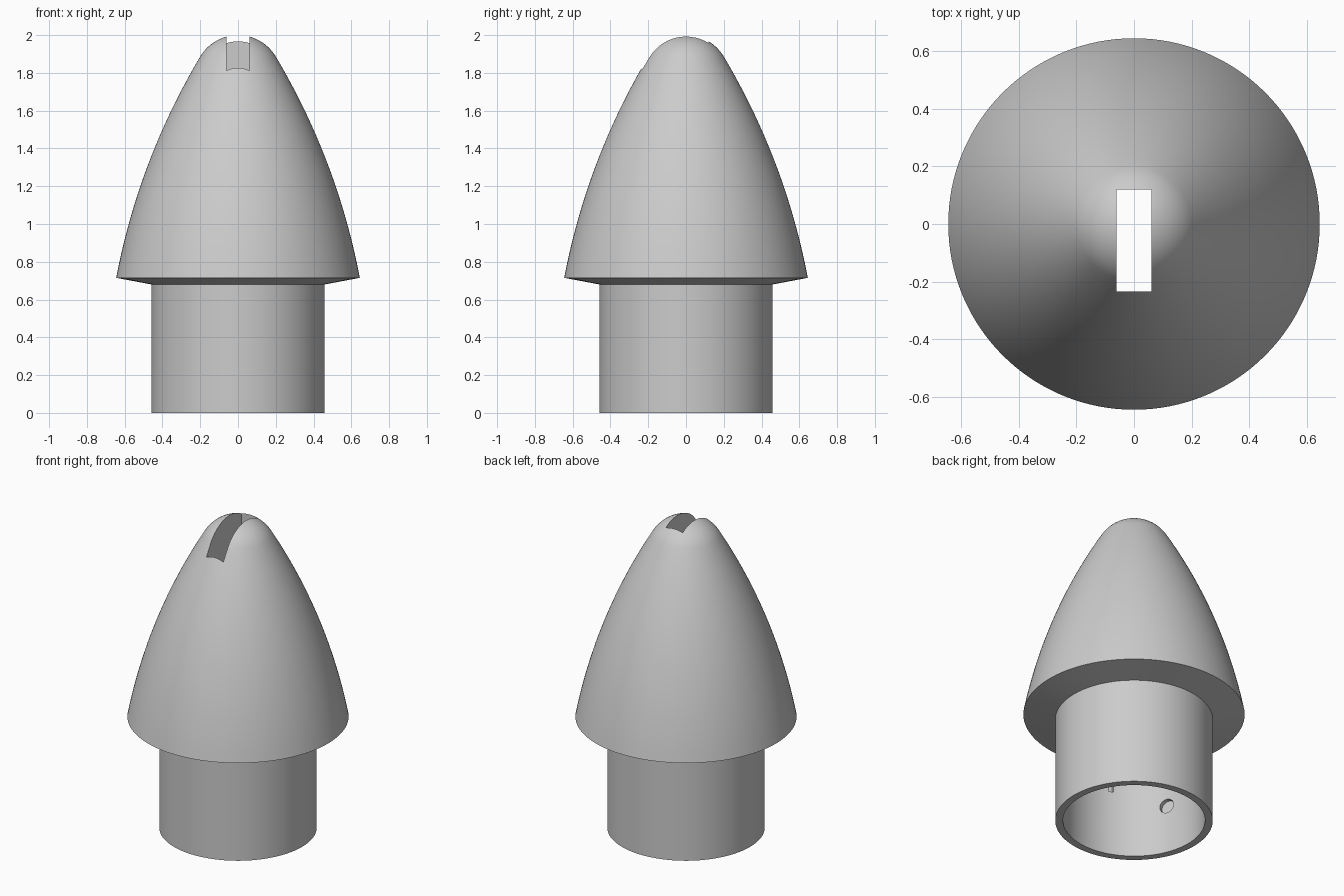
import bpy, bmesh, math
from mathutils import Matrix, Vector

if "Cube" in bpy.data.objects:
    bpy.data.objects.remove(bpy.data.objects["Cube"])

SIDES = 128
grey = bpy.data.materials.new("plain grey")
grey.diffuse_color = (0.6, 0.6, 0.6, 1)
grey.use_nodes = True
grey.node_tree.nodes["Principled BSDF"].inputs["Base Color"].default_value = grey.diffuse_color


def lathe(name, profile):
    """Spin an (r, z) profile, starting and ending on the axis, into a solid."""
    bm = bmesh.new()
    vs = [bm.verts.new((r, 0, z)) for r, z in profile]
    es = [bm.edges.new(p) for p in zip(vs, vs[1:])]
    bmesh.ops.spin(bm, geom=vs + es, cent=(0, 0, 0), axis=(0, 0, 1),
                   angle=math.tau, steps=SIDES, use_duplicate=False)
    bmesh.ops.remove_doubles(bm, verts=bm.verts, dist=1e-5)
    bmesh.ops.recalc_face_normals(bm, faces=bm.faces)
    return finish(name, bm)


def finish(name, bm):
    me = bpy.data.meshes.new(name)
    bm.to_mesh(me)
    bm.free()
    me.materials.append(grey)
    ob = bpy.data.objects.new(name, me)
    bpy.context.collection.objects.link(ob)
    return ob


def box(name, centre, size, turn=0):
    bm = bmesh.new()
    bmesh.ops.create_cube(bm, size=1, matrix=Matrix.Translation(centre)
                          @ Matrix.Rotation(turn, 4, 'Z') @ Matrix.Diagonal((*size, 1)))
    return finish(name, bm)


def cut(ob, cutter):
    mod = ob.modifiers.new("cut", 'BOOLEAN')
    mod.operation = 'DIFFERENCE'
    mod.solver = 'EXACT'
    mod.object = cutter
    bpy.context.view_layer.objects.active = ob
    bpy.ops.object.modifier_apply(modifier=mod.name)
    bpy.data.objects.remove(cutter)


# Rounded tip, tangent to the curved flank
lean = math.radians(31)
R = 0.233
profile = [(R * math.sin(a), 2 - R + R * math.cos(a))
           for a in [(math.pi / 2 - lean) * i / 12 for i in range(13)]]

# Bulging flank: shallow arc from the tip down to the wide rim
start, end = Vector(profile[-1]), Vector((0.645, 0.715))
chord = end - start
out = Vector((-chord.y, chord.x)).normalized()
for i in range(1, 25):
    t = i / 24
    profile.append(tuple(start + chord * t + out * 0.055 * 4 * t * (1 - t)))

# Sloped underside, collar, and hollow interior
profile += [(0.459, 0.68), (0.459, 0), (0.414, 0), (0.414, 0.7), (0.25, 1.6), (0, 1.6)]
nose = lathe("nose_cone", profile)

# Slot through the tip
cut(nose, box("slot_cutter", (0, -0.0575, 1.8), (0.12, 0.355, 0.8)))

# Shallow round recess in the inner wall of the collar
a = math.atan2(-0.158, -0.382)
bm = bmesh.new()
bmesh.ops.create_cone(bm, cap_ends=True, segments=32, radius1=0.045, radius2=0.045, depth=0.1,
                      matrix=Matrix.Translation((0.39 * math.cos(a), 0.39 * math.sin(a), 0.31))
                      @ Matrix.Rotation(a, 4, 'Z') @ Matrix.Rotation(math.pi / 2, 4, 'Y'))
cut(nose, finish("recess_cutter", bm))

# Narrow notch higher up the inner wall
b = math.atan2(-0.385, -0.148)
cut(nose, box("notch_cutter", (0.39 * math.cos(b), 0.39 * math.sin(b), 0.52),
              (0.1, 0.03, 0.2), b))

# Smooth skin with crisp rims
bpy.ops.object.select_all(action='DESELECT')
nose.select_set(True)
bpy.context.view_layer.objects.active = nose
bpy.ops.object.shade_smooth_by_angle(angle=math.radians(30))
